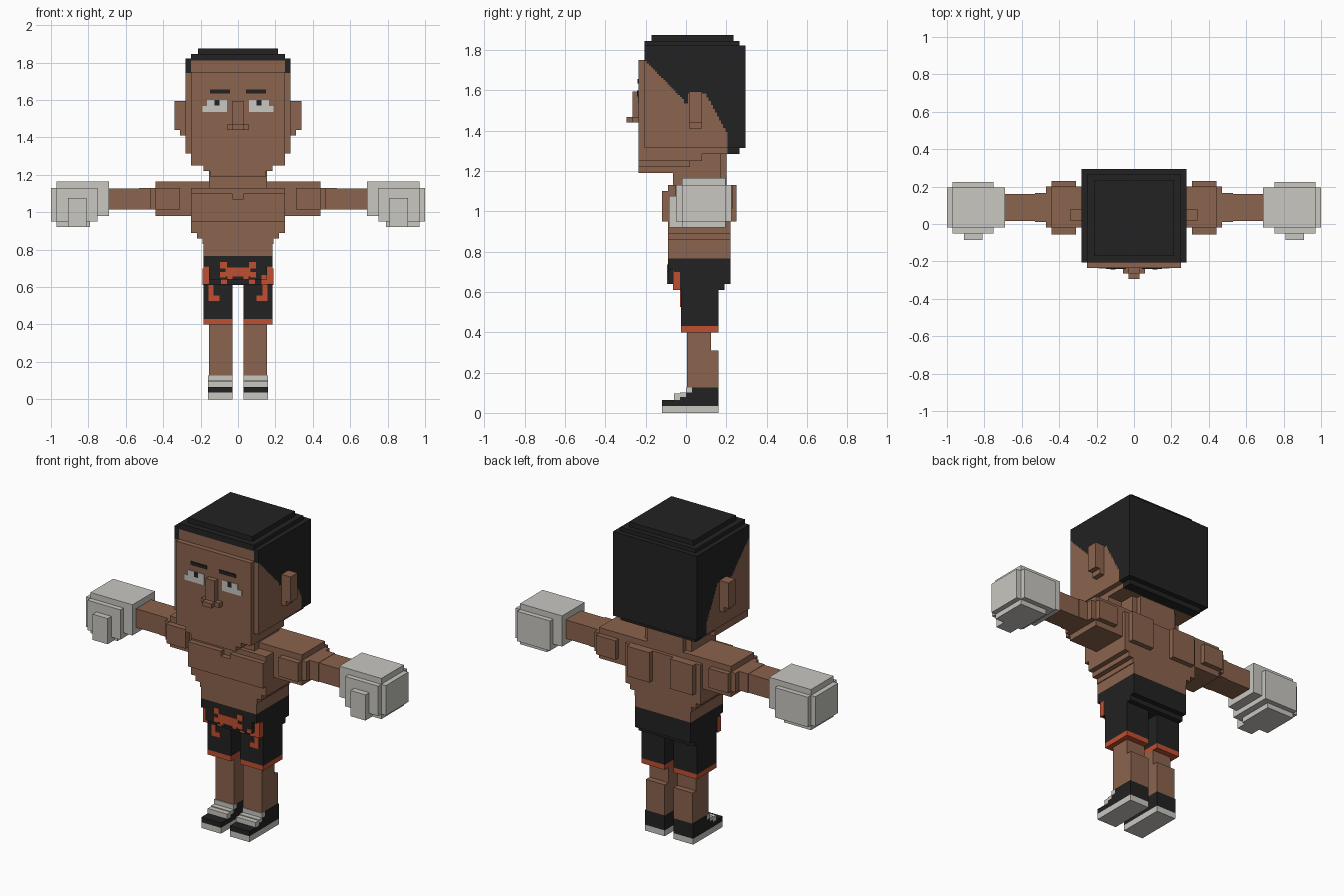
import bpy
import bmesh
import math


def material(name, rgb):
    m = bpy.data.materials.new(name)
    m.diffuse_color = (*rgb, 1.0)
    return m


SKIN = material("brown skin", (0.258, 0.125, 0.074))
BLACK = material("soft black", (0.016, 0.016, 0.016))
WHITE = material("warm white", (0.578, 0.571, 0.533))
ORANGE = material("orange trim", (0.527, 0.080, 0.030))


def part(name, mat, boxes, mirror=False):
    """One object from boxes given as x0, x1, y0, y1, z0, z1."""
    bm = bmesh.new()
    for x0, x1, y0, y1, z0, z1 in boxes:
        vs = bmesh.ops.create_cube(bm, size=1)["verts"]
        bmesh.ops.scale(bm, verts=vs, vec=(x1 - x0, y1 - y0, z1 - z0))
        bmesh.ops.translate(bm, verts=vs, vec=((x0 + x1) / 2, (y0 + y1) / 2, (z0 + z1) / 2))
    me = bpy.data.meshes.new(name)
    bm.to_mesh(me)
    bm.free()
    me.materials.append(mat)
    ob = bpy.data.objects.new(name, me)
    bpy.context.collection.objects.link(ob)
    if mirror:
        mod = ob.modifiers.new("mirror", "MIRROR")
        mod.use_mirror_merge = False
    return ob


def wide(w, *rest):
    """Box centred on x = 0."""
    return (-w, w, *rest)


# Head: core, face layer, stepped jaw, neck
part("head", SKIN, [
    wide(.25, -.205, .205, 1.285, 1.81),
    wide(.25, -.235, -.205, 1.25, 1.75),
    wide(.25, -.205, .08, 1.25, 1.285),
    wide(.185, -.235, .02, 1.22, 1.25),
    wide(.15, -.235, .02, 1.19, 1.22)])
part("neck", SKIN, [wide(.155, -.065, .17, 1.13, 1.285), wide(.12, .17, .2, 1.13, 1.285)])
part("nose", SKIN, [
    wide(.03, -.265, -.235, 1.44, 1.595),
    wide(.06, -.265, -.235, 1.44, 1.468),
    wide(.03, -.295, -.265, 1.44, 1.468)])
part("ears", SKIN, [
    (.28, .34, .015, .08, 1.44, 1.595),
    (.28, .31, .015, .08, 1.41, 1.44)], True)


# Head sides: fine columns split into skin below and hair above the hairline
def hairline(y):
    if y < -.012:
        return 1.75 - (y + .205) * 1.02
    if y < .015:
        return 1.535
    if y < .105:
        return 1.585
    return 1.57 - (y - .105) * 1.85


skin_cols, hair_cols = [], []
N = 40
for i in range(N):
    y0 = -.205 + .41 * i / N
    y1 = -.205 + .41 * (i + 1) / N
    h = hairline((y0 + y1) / 2)
    skin_cols.append((.25, .28, y0, y1, 1.315, h))
    hair_cols.append((.25, .28, y0, y1, h, 1.81))
part("head_sides", SKIN, skin_cols, True)
part("side_hair", BLACK, hair_cols, True)

# Hair: back block and stepped crown
part("hair", BLACK, [
    wide(.28, .205, .295, 1.315, 1.81),
    wide(.25, .205, .265, 1.285, 1.315),
    wide(.28, -.205, .295, 1.81, 1.822),
    wide(.25, -.205, .265, 1.822, 1.846),
    wide(.215, -.17, .235, 1.846, 1.875)])

# Eyes and brows as thin plates on the face
part("eyes", WHITE, [
    (.06, .19, -.239, -.235, 1.535, 1.568),
    (.06, .165, -.239, -.235, 1.568, 1.6)], True)
part("pupils", BLACK, [(.098, .125, -.242, -.239, 1.57, 1.6)], True)
part("brows", BLACK, [(.042, .15, -.240, -.235, 1.635, 1.656)], True)

# Torso: stepped taper, shoulder plate
part("torso", SKIN, [
    wide(.25, -.09, .22, .89, 1.13),
    wide(.22, -.09, .22, .86, .89),
    wide(.19, -.09, .22, .83, .86),
    wide(.185, -.09, .22, .765, .83),
    wide(.28, -.02, .2, .98, 1.165)])
part("chest_muscles", SKIN, [
    (0, .03, -.12, -.09, .95, 1.07),
    (.03, .25, -.12, -.09, .95, 1.1)], True)
part("shoulder_blades", SKIN, [(.07, .22, .22, .25, .95, 1.13)], True)

# Arms
part("shoulders", SKIN, [
    (.28, .44, -.02, .2, .98, 1.165),
    (.31, .44, -.055, .23, 1.015, 1.13),
    (.44, .47, -.02, .2, 1.015, 1.13)], True)
part("arms", SKIN, [(.47, .53, .01, .165, 1.015, 1.13),
                    (.53, .69, .015, .16, 1.015, 1.128)], True)

# Boxing gloves
part("gloves", WHITE, [
    (.69, 1.0, -.02, .195, .98, 1.13),
    (.78, 1.0, -.02, .195, .95, .98),
    (.69, .97, -.02, .195, 1.13, 1.165),
    (.79, .97, -.02, .195, .92, .95),
    (.75, .97, -.05, .225, .95, 1.13),
    (.81, .91, -.085, -.05, .92, 1.075),
    (.81, .91, -.05, -.02, .92, .95)], True)

# Shorts: waist, hips, legs, hem
part("shorts", BLACK, [
    wide(.185, -.09, .22, .71, .765),
    wide(.155, -.09, .22, .64, .71),
    wide(.185, -.06, .22, .64, .71),
    wide(.185, -.06, .19, .61, .64)])
part("shorts_legs", BLACK, [(.03, .185, -.025, .16, .43, .61)], True)
part("shorts_hem", ORANGE, [(.03, .185, -.025, .16, .4, .43)], True)

# Orange emblem and stripes on the shorts
F = (-.095, -.09)
part("shorts_emblem", ORANGE, [
    (0, .068, *F, .655, .705),
    (.06, .095, *F, .7, .735),
    (.068, .095, *F, .65, .68),
    (.03, .055, *F, .64, .655),
    (.06, .09, -.065, -.06, .615, .64)], True)
part("shorts_stripes", ORANGE, [
    (.155, .185, -.065, -.06, .615, .71),
    (.185, .189, -.065, -.03, .61, .7),
    (.13, .157, -.03, -.025, .525, .61),
    (.1, .13, -.03, -.025, .525, .555)], True)
part("right_stripe_top", ORANGE, [(.125, .155, *F, .64, .665),
                                  (.125, .155, -.065, -.06, .61, .64)])

# Legs with calves
part("legs", SKIN, [
    (.03, .155, .005, .125, .31, .4),
    (.03, .155, .005, .16, .125, .31)], True)

# Shoes: sole, upper, laces
part("soles", WHITE, [(.03, .16, -.12, .16, 0, .035)], True)
part("shoes", BLACK, [
    (.03, .16, -.12, .16, .035, .065),
    (.03, .16, -.03, .16, .065, .08),
    (.03, .16, .0, .16, .08, .1),
    (.03, .16, .03, .16, .1, .125)], True)
part("shoe_laces", WHITE, [
    (.03, .16, -.06, -.03, .065, .095),
    (.03, .16, -.03, .0, .08, .1),
    (.03, .16, .0, .03, .1, .127)], True)
